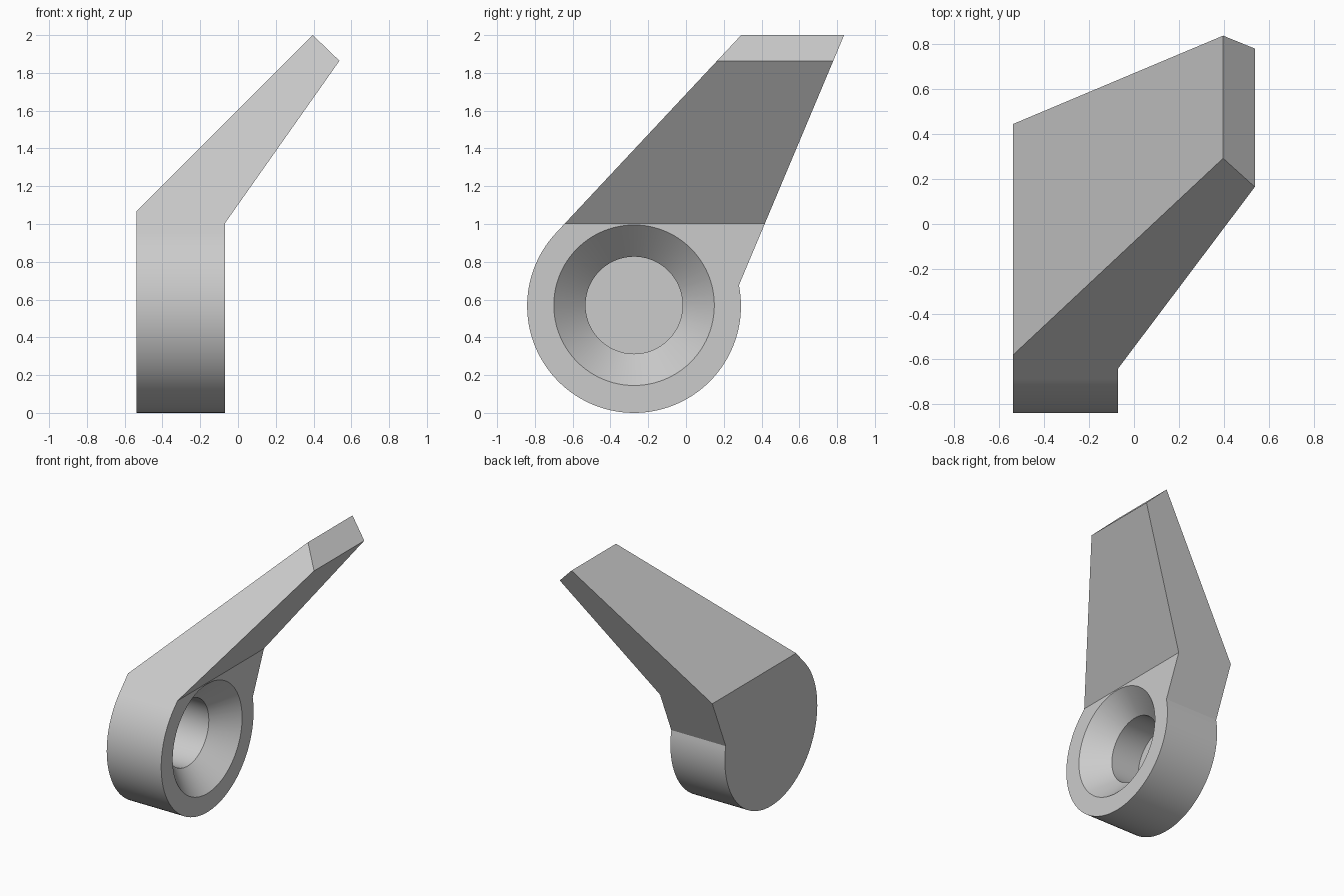
import bpy, bmesh
from math import cos, sin, radians, tau
from mathutils import Vector

if "Cube" in bpy.data.objects:
    bpy.data.objects.remove(bpy.data.objects["Cube"])

CENTRE_Y, CENTRE_Z, BOSS_R = -0.275, 0.566, 0.566
BACK_X, FACE_X = -0.537, -0.07

grey = bpy.data.materials.new("light_grey")
grey.use_nodes = True
grey.diffuse_color = (0.6, 0.6, 0.6, 1)
grey.node_tree.nodes["Principled BSDF"].inputs["Base Color"].default_value = (0.6, 0.6, 0.6, 1)


def make_object(name, bm):
    bmesh.ops.recalc_face_normals(bm, faces=bm.faces)
    mesh = bpy.data.meshes.new(name)
    bm.to_mesh(mesh)
    bm.free()
    mesh.materials.append(grey)
    obj = bpy.data.objects.new(name, mesh)
    bpy.context.collection.objects.link(obj)
    return obj


def extrude_profile(name, points, offset):
    bm = bmesh.new()
    face = bm.faces.new([bm.verts.new(p) for p in points])
    new = bmesh.ops.extrude_face_region(bm, geom=[face])["geom"]
    moved = [v for v in new if isinstance(v, bmesh.types.BMVert)]
    bmesh.ops.translate(bm, verts=moved, vec=Vector(offset))
    return make_object(name, bm)


def lathe_x(name, profile, steps=96):
    # Rings of (x, radius) around the boss axis, capped at both ends
    bm = bmesh.new()
    rings = [[bm.verts.new((x, CENTRE_Y + r * cos(tau * i / steps), CENTRE_Z + 0.004 + r * sin(tau * i / steps)))
              for i in range(steps)] for x, r in profile]
    for a, b in zip(rings, rings[1:]):
        for i in range(steps):
            j = (i + 1) % steps
            bm.faces.new((a[i], a[j], b[j], b[i]))
    bm.faces.new(rings[0])
    bm.faces.new(rings[-1])
    return make_object(name, bm)


def apply_boolean(target, cutter, operation):
    mod = target.modifiers.new("cut", 'BOOLEAN')
    mod.operation, mod.solver, mod.object = operation, 'EXACT', cutter
    bpy.ops.object.select_all(action='DESELECT')
    bpy.context.view_layer.objects.active = target
    target.select_set(True)
    bpy.ops.object.modifier_apply(modifier=mod.name)
    bpy.data.objects.remove(cutter)


# Side outline: round boss running into the raked lever blade
start, end, steps = radians(136.9), radians(371.2), 80
side = [(-0.7, CENTRE_Y + BOSS_R * cos(a), CENTRE_Z + BOSS_R * sin(a))
        for a in (start + (end - start) * i / steps for i in range(steps + 1))]
side += [(-0.7, 0.837, 2.0), (-0.7, 0.292, 2.0)]
lever = extrude_profile("lever_arm", side, (1.5, 0, 0))

# Front outline: upright boss with the blade bent sideways
front = [(BACK_X, -1), (FACE_X, -1), (FACE_X, 1.003), (0.537, 1.864),
         (0.396, 2.0), (BACK_X, 1.067)]
bent = extrude_profile("bend_shape", [(x, -1.2, z - 0.1 if z < 0 else z) for x, z in front], (0, 2.4, 0))
apply_boolean(lever, bent, 'INTERSECT')

# Countersunk blind hole in the boss
hole = lathe_x("hole_cutter", [(0.0, 0.425), (FACE_X, 0.425), (FACE_X - 0.168, 0.257), (BACK_X + 0.05, 0.257)])
apply_boolean(lever, hole, 'DIFFERENCE')

bpy.ops.object.shade_smooth_by_angle(angle=radians(25))
normals = lever.modifiers.new("even_normals", 'WEIGHTED_NORMAL')
normals.keep_sharp = True
